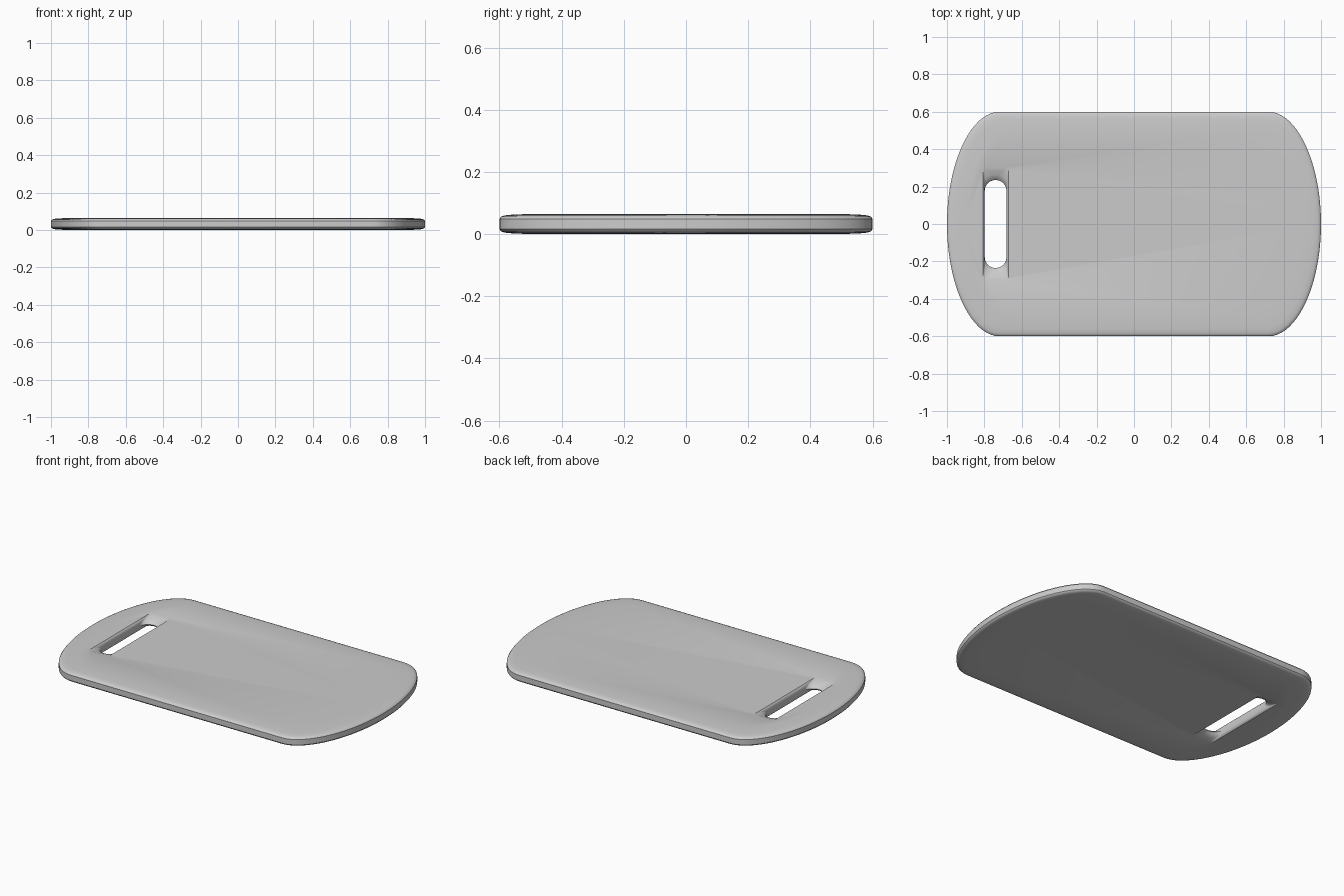
import bpy, bmesh, math

if "Cube" in bpy.data.objects:
    bpy.data.objects.remove(bpy.data.objects["Cube"])

N = 20            # points per corner
T = 0.065         # board thickness
SLOT_X = -0.74    # centre of the handle slot


def mirror_quarter(quarter, cx=0.0):
    """Turn a first-quadrant arc into a closed counter-clockwise loop."""
    q, r = quarter, quarter[::-1]
    loop = q + [(-x, y) for x, y in r] + [(-x, -y) for x, y in q] + [(x, -y) for x, y in r]
    return [(x + cx, y) for x, y in loop]


def outer_loop(inset):
    """Board outline: straight long sides, bowed ends."""
    p = [(1, 0), (1, 0.33), (0.87, 0.6), (0.72, 0.6)]
    pts = []
    for i in range(N):
        t = 0.015 + 0.985 * i / (N - 1)
        w = [(1 - t)**3, 3 * t * (1 - t)**2, 3 * t * t * (1 - t), t**3]
        x = sum(a * b[0] for a, b in zip(w, p))
        y = sum(a * b[1] for a, b in zip(w, p))
        pts.append((x * (1 - inset), y * (1 - inset / 0.6)))
    return mirror_quarter(pts)


def slot_loop(hx, hy, r):
    """Rounded rectangle for the handle slot."""
    pts = []
    for i in range(N):
        a = math.pi / 2 * i / (N - 1)
        pts.append((hx - r + r * math.cos(a) + 1e-4, hy - r + r * math.sin(a)))
    return mirror_quarter(pts, SLOT_X)


# Section from slot rim over the board edge and back through the slot
half_edge = [(0.10, 0.0), (0.04, 0.0025), (0.015, 0.005), (0.005, 0.009), (0.0, 0.016)]
half_slot = [(0.068, 0.30, 0.012, 0.0), (0.063, 0.285, 0.025, 0.005), (0.060, 0.262, 0.045, 0.012),
             (0.059, 0.246, 0.055, 0.021)]
rings = []
rings += [(outer_loop(d), T - z) for d, z in half_edge]
rings += [(outer_loop(d), z) for d, z in half_edge[::-1]]
rings += [(slot_loop(hx, hy, r), z) for hx, hy, r, z in half_slot]
rings += [(slot_loop(0.058, 0.235, 0.058), T / 2)]
rings += [(slot_loop(hx, hy, r), T - z) for hx, hy, r, z in half_slot[::-1]]

# Cutting board
bm = bmesh.new()
loops = [[bm.verts.new((x, y, z)) for x, y in pts] for pts, z in rings]
count = len(loops[0])
for k, a in enumerate(loops):
    b = loops[(k + 1) % len(loops)]
    for i in range(count):
        j = (i + 1) % count
        bm.faces.new((a[i], b[i], b[j], a[j]))
bmesh.ops.remove_doubles(bm, verts=bm.verts, dist=1e-5)
bmesh.ops.recalc_face_normals(bm, faces=bm.faces)
mesh = bpy.data.meshes.new("cutting_board")
bm.to_mesh(mesh)
bm.free()
board = bpy.data.objects.new("cutting_board", mesh)
bpy.context.collection.objects.link(board)
bpy.context.view_layer.objects.active = board
board.select_set(True)
bpy.ops.object.shade_smooth_by_angle(angle=math.radians(35))
